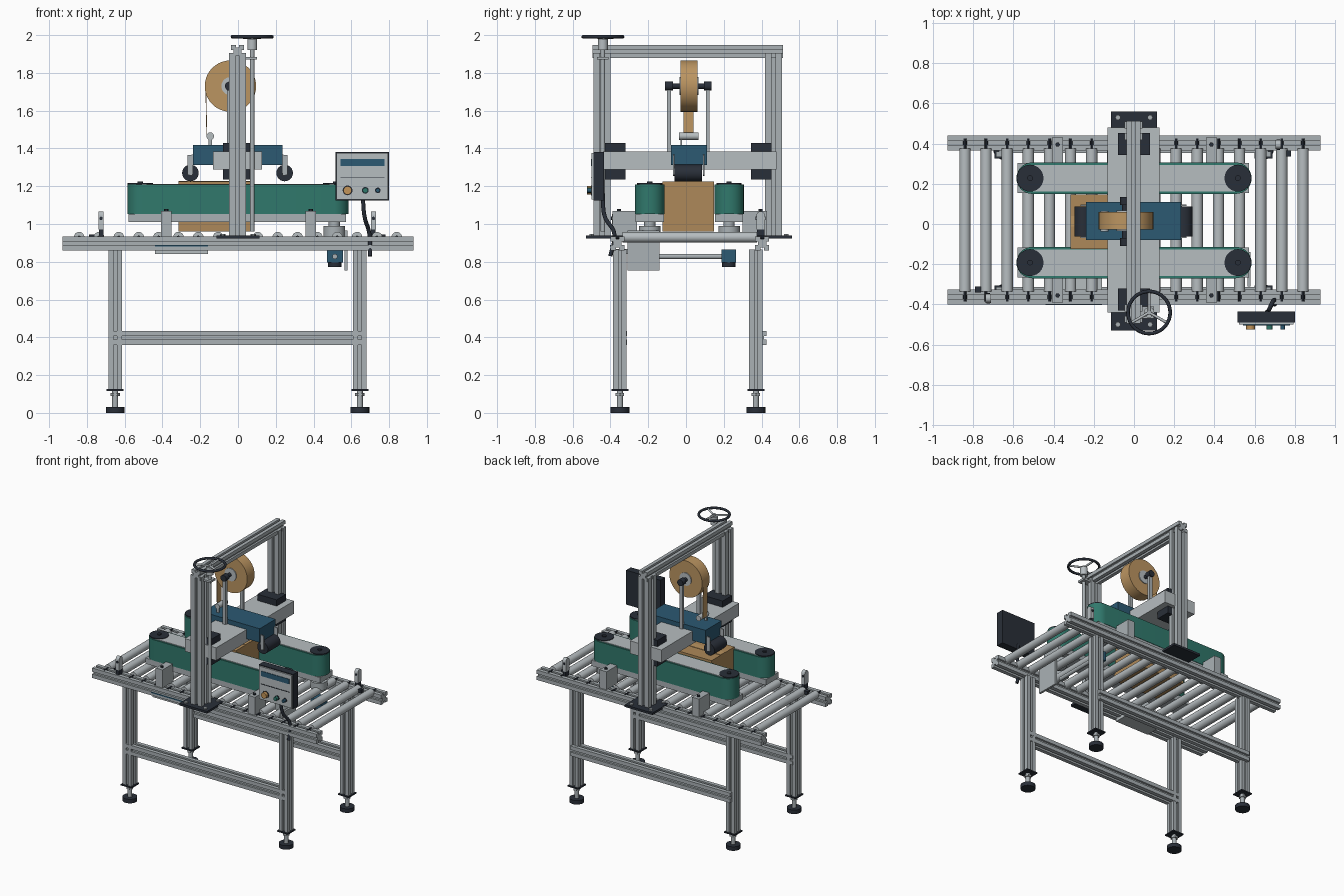
import bpy, bmesh, math
from mathutils import Vector

if "Cube" in bpy.data.objects:
    bpy.data.objects.remove(bpy.data.objects["Cube"])


def material(name, r, g, b):
    m = bpy.data.materials.new(name)
    m.use_nodes = True
    m.diffuse_color = (r, g, b, 1)
    m.node_tree.nodes["Principled BSDF"].inputs["Base Color"].default_value = (r, g, b, 1)
    return m


ALU = material("aluminium", 0.40, 0.44, 0.46)
PALE = material("pale steel", 0.47, 0.51, 0.53)
DARK = material("dark rubber", 0.022, 0.028, 0.04)
GREEN = material("belt green", 0.03, 0.19, 0.15)
BLUE = material("machine blue", 0.025, 0.10, 0.17)
CARD = material("cardboard", 0.42, 0.25, 0.10)
TAPE = material("tape tan", 0.50, 0.30, 0.12)
ORANGE = material("button orange", 0.55, 0.30, 0.10)

ORDER = {"x": lambda u, v, w: (w, u, v),
         "y": lambda u, v, w: (u, w, v),
         "z": lambda u, v, w: (u, v, w)}


def finish(name, bm, mat):
    bmesh.ops.recalc_face_normals(bm, faces=bm.faces)
    me = bpy.data.meshes.new(name)
    bm.to_mesh(me)
    bm.free()
    for p in me.polygons:
        p.use_smooth = True
    me.set_sharp_from_angle(angle=math.radians(32))
    me.materials.append(mat)
    ob = bpy.data.objects.new(name, me)
    bpy.context.collection.objects.link(ob)
    return ob


def prism(name, pts, axis, lo, hi, mat):
    """Extrude a 2D outline along an axis."""
    bm = bmesh.new()
    a, b = [[bm.verts.new(ORDER[axis](u, v, w)) for u, v in pts] for w in (lo, hi)]
    bm.faces.new(a)
    bm.faces.new(b)
    for i in range(len(pts)):
        j = (i + 1) % len(pts)
        bm.faces.new((a[i], a[j], b[j], b[i]))
    return finish(name, bm, mat)


def box(name, x0, x1, y0, y1, z0, z1, mat):
    return prism(name, [(x0, y0), (x1, y0), (x1, y1), (x0, y1)], "z", z0, z1, mat)


def arc(u, v, r, a0, a1, n):
    return [(u + r * math.cos(a0 + (a1 - a0) * i / n), v + r * math.sin(a0 + (a1 - a0) * i / n))
            for i in range(n + 1)]


def cyl(name, u, v, r, axis, lo, hi, mat, n=24):
    return prism(name, arc(u, v, r, 0, math.tau, n)[:-1], axis, lo, hi, mat)


def slotted(name, u, v, size, axis, lo, hi):
    """Square extrusion with a groove down each side."""
    h, g, d = size / 2, size * 0.12, size * 0.2
    pts = []
    for k in range(4):
        for p, q in ((h, -h), (h, -g), (h - d, -g), (h - d, g), (h, g)):
            for _ in range(k):
                p, q = -q, p
            pts.append((u + p, v + q))
    return prism(name, pts, axis, lo, hi, ALU)


def stadium(half, y, r):
    q = math.pi / 2
    return arc(half, y, r, -q, q, 16) + arc(-half, y, r, q, 3 * q, 16)


def tube(name, points, r, mat):
    cu = bpy.data.curves.new(name, "CURVE")
    cu.dimensions = "3D"
    cu.bevel_depth = r
    cu.use_fill_caps = True
    sp = cu.splines.new("BEZIER")
    sp.bezier_points.add(len(points) - 1)
    for bp, co in zip(sp.bezier_points, points):
        bp.co = co
        bp.handle_left_type = bp.handle_right_type = "AUTO"
    cu.materials.append(mat)
    ob = bpy.data.objects.new(name, cu)
    bpy.context.collection.objects.link(ob)


MID = 0.02  # centre line of the conveyor in y

# Conveyor frame, legs and feet
for side, s in (("front", -1), ("back", 1)):
    slotted(side + "_rail", MID + s * 0.383, 0.898, 0.074, "x", -0.928, 0.928)
    slotted(side + "_lower_beam", MID + s * 0.37, 0.397, 0.074, "x", -0.664, 0.659)
    for end, x in (("left", -0.65), ("right", 0.645)):
        y = MID - 0.01 + s * 0.36
        tag = f"{side}_{end}_"
        slotted(tag + "leg", x, y, 0.072, "z", 0.125, 0.865)
        box(tag + "leg_plate", x - 0.045, x + 0.045, y - 0.045, y + 0.045, 0.117, 0.126, DARK)
        cyl(tag + "foot_stem", x, y, 0.016, "z", 0.03, 0.12, ALU, 12)
        cyl(tag + "foot_nut", x, y, 0.026, "z", 0.09, 0.104, ALU, 6)
        cyl(tag + "foot_pad", x, y, 0.05, "z", 0, 0.03, DARK)

# Rollers with axle clips
for i in range(17):
    x = -0.841 + i * 0.1051
    cyl(f"roller_{i}", x, 0.93, 0.028, "y", -0.335, 0.375, PALE, 20)
    cyl(f"roller_axle_{i}", x, 0.93, 0.009, "y", -0.385, 0.425, DARK, 8)

# Gantry columns, base plates and top beam
for side, y in (("front", -0.446), ("back", 0.464)):
    slotted(side + "_column", -0.003, y, 0.09, "z", 0.93, 1.905)
    o = -0.43 if y < 0 else 0.45
    box(side + "_base_plate", -0.115, 0.115, o - 0.1, o + 0.11, 0.922, 0.938, DARK)
    for dx in (-0.08, 0.08):
        for dy in (-0.07, 0.08):
            cyl(side + "_base_bolt", dx, o + dy, 0.014, "z", 0.938, 0.948, ALU, 6)
    c = -0.375 if y < 0 else 0.398
    for z0, z1 in ((1.235, 1.288), (1.383, 1.43)):
        box(side + "_slide_block", -0.08, 0.08, c - 0.055, c + 0.055, z0, z1, DARK)
slotted("top_beam", -0.003, 1.913, 0.07, "y", -0.495, 0.513)

# Side belt drives
for side, y in (("front", -0.192), ("back", 0.228)):
    prism(side + "_belt", stadium(0.507, y, 0.078), "z", 1.052, 1.208, GREEN)
    prism(side + "_belt_cover", stadium(0.507, y, 0.066), "z", 1.2, 1.212, PALE)
    box(side + "_belt_base", -0.58, 0.572, y - 0.075, y + 0.075, 1.01, 1.052, ALU)
    for x in (-0.517, 0.517):
        cyl(side + "_pulley", x, y, 0.067, "z", 1.06, 1.216, DARK)
        cyl(side + "_pulley_shaft", x, y, 0.014, "z", 1.2, 1.224, DARK, 12)
    cyl(side + "_drive_neck", 0.51, y, 0.03, "z", 0.97, 1.012, ALU)
    cyl(side + "_drive_hub", 0.51, y, 0.057, "z", 0.935, 0.99, ALU)
    s = -1 if y < 0 else 1
    y0, y1 = sorted((MID + s * 0.28, MID + s * 0.41))
    for x in (-0.38, 0.385):
        box(side + "_belt_bracket", x - 0.028, x + 0.028, y0, y1, 0.935, 1.07, ALU)
        cyl(side + "_bracket_bolt", x, MID + s * 0.375, 0.012, "z", 1.07, 1.08, DARK, 6)

# Drive below the bed
box("drive_plate", 0.565, 0.58, -0.31, -0.14, 0.755, 0.965, ALU)
cyl("cross_shaft", 0.513, 0.828, 0.014, "y", -0.165, 0.19, ALU, 16)
box("drive_motor", 0.47, 0.556, 0.187, 0.265, 0.795, 0.865, BLUE)
cyl("motor_cap", 0.513, 0.226, 0.036, "z", 0.772, 0.795, DARK)
box("under_tray", -0.44, -0.16, -0.38, -0.14, 0.84, 0.868, PALE)
box("tray_strip", -0.44, -0.16, -0.403, -0.398, 0.88, 0.888, BLUE)

# Carton on the bed
box("carton", -0.315, 0.07, -0.125, 0.148, 0.96, 1.225, CARD)
box("carton_tape", -0.315, 0.07, -0.012, 0.04, 1.225, 1.228, TAPE)

# Crosshead and sealing head
box("crosshead", -0.132, 0.128, -0.44, 0.48, 1.288, 1.383, PALE)
box("sealing_head", -0.238, 0.235, -0.08, 0.11, 1.313, 1.417, BLUE)
for end, x, s in (("left", -0.252, -1), ("right", 0.247, 1)):
    cyl(end + "_press_roller", x, 1.27, 0.044, "y", -0.062, 0.086, DARK)
    for y in (-0.07, 0.09):
        prism(end + "_roller_arm", [(x - s * 0.05, 1.37), (x + s * 0.015, 1.365),
                                    (x + s * 0.015, 1.26), (x - s * 0.012, 1.255), (x - s * 0.015, 1.32)],
              "y", y, y + 0.008, ALU)

# Tape roll, stand and tape path
cyl("tape_roll", -0.04, 1.73, 0.136, "y", -0.028, 0.06, TAPE, 40)
cyl("roll_hub", -0.04, 1.73, 0.048, "y", -0.034, 0.066, PALE)
cyl("roll_axle", -0.045, 1.73, 0.014, "y", -0.1, 0.125, DARK, 16)
for y in (-0.09, 0.115):
    box("roll_post", -0.058, -0.032, y - 0.01, y + 0.01, 1.38, 1.72, ALU)
    cyl("roll_knob", -0.045, 1.73, 0.024, "y", y - 0.02, y + 0.02, DARK, 16)
cyl("guide_roller", -0.147, 1.465, 0.02, "y", -0.037, 0.065, PALE, 16)
box("guide_bracket", -0.156, -0.138, -0.03, -0.02, 1.41, 1.465, ALU)
prism("tape_strip", [(-0.172, 1.70), (-0.168, 1.70), (-0.163, 1.46), (-0.167, 1.46)],
      "y", -0.012, 0.04, TAPE)

# Lift screw and handwheel
WX, WY = 0.075, -0.44
cyl("lift_screw", WX, WY, 0.012, "z", 0.96, 1.87, ALU, 16)
box("screw_bracket", 0.03, 0.1, WY - 0.03, WY + 0.03, 1.87, 1.885, ALU)
cyl("wheel_hub", WX, WY, 0.026, "z", 1.92, 1.98, PALE)
cyl("wheel_shaft", WX, WY, 0.012, "z", 1.88, 1.995, ALU, 16)
bpy.ops.mesh.primitive_torus_add(location=(WX, WY, 1.991), major_radius=0.105, minor_radius=0.009,
                                 major_segments=40, minor_segments=10)
bpy.context.object.name = "wheel_rim"
bpy.context.object.data.materials.append(DARK)
bpy.ops.object.shade_smooth()
for k in range(3):
    a = math.pi / 2 + k * math.tau / 3
    tip = Vector((WX + 0.1 * math.cos(a), WY + 0.1 * math.sin(a), 1.99))
    tube(f"wheel_spoke_{k}", [(WX, WY, 1.985), tip], 0.007, PALE)

# Control panel on its bent arm
box("panel_box", 0.516, 0.8, -0.49, -0.435, 1.125, 1.382, DARK)
box("panel_face", 0.522, 0.794, -0.5, -0.49, 1.131, 1.376, PALE)
box("panel_display", 0.542, 0.775, -0.504, -0.5, 1.308, 1.345, BLUE)
box("panel_line", 0.542, 0.775, -0.503, -0.5, 1.245, 1.249, DARK)
for x, r, mat in ((0.58, 0.022, ORANGE), (0.674, 0.014, GREEN), (0.74, 0.011, BLUE)):
    cyl("panel_button_ring", x, 1.178, r + 0.004, "y", -0.504, -0.5, DARK)
    cyl("panel_button", x, 1.178, r, "y", -0.525, -0.5, mat)
tube("panel_arm", [(0.66, -0.44, 1.16), (0.67, -0.43, 1.04), (0.695, -0.38, 0.95), (0.70, -0.40, 0.83)], 0.011, DARK)

# Carton sensors at both ends of the bed
for x, y, s in ((-0.725, -0.37, 1), (0.717, 0.395, -1)):
    box("sensor_bracket", x - 0.012, x + 0.012, y - 0.02, y + 0.02, 0.93, 0.99, DARK)
    prism("sensor_body", arc(y, 1.045, 0.022, 0, math.pi, 8) + [(y - 0.022, 0.97), (y + 0.022, 0.97)],
          "x", x - 0.014, x + 0.014, PALE)
    cyl("sensor_lens", x, 1.03, 0.009, "y", y - 0.026, y + 0.026, DARK, 12)
    box("sensor_clip", x - s * 0.05 - 0.015, x - s * 0.05 + 0.015, y + s * 0.03, y + s * 0.06, 0.92, 0.945, DARK)
